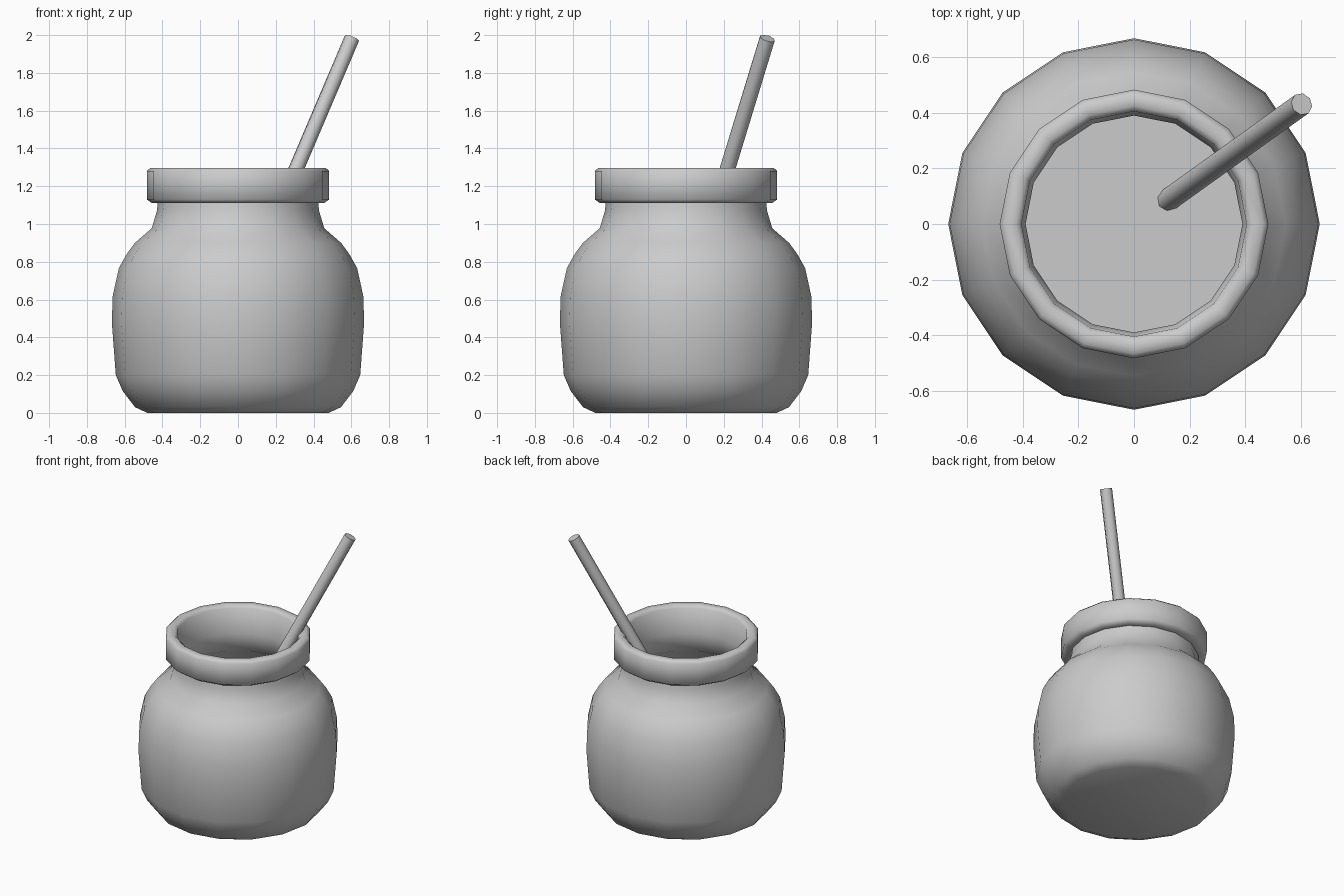
import bpy, bmesh, math
from mathutils import Vector

cube = bpy.data.objects.get("Cube")
if cube:
    bpy.data.objects.remove(cube, do_unlink=True)

SIDES = 16
LIQUID_Z = 0.87

clay = bpy.data.materials.new("plain_grey")
clay.use_nodes = True
clay.diffuse_color = (0.6, 0.6, 0.6, 1)
clay.node_tree.nodes["Principled BSDF"].inputs["Base Color"].default_value = (0.6, 0.6, 0.6, 1)


def finish(name, bm, angle):
    """Turn a bmesh into a smooth-shaded object."""
    bmesh.ops.recalc_face_normals(bm, faces=bm.faces)
    mesh = bpy.data.meshes.new(name)
    bm.to_mesh(mesh)
    bm.free()
    mesh.materials.append(clay)
    obj = bpy.data.objects.new(name, mesh)
    bpy.context.collection.objects.link(obj)
    bpy.ops.object.select_all(action='DESELECT')
    obj.select_set(True)
    bpy.context.view_layer.objects.active = obj
    bpy.ops.object.shade_smooth_by_angle(angle=math.radians(angle))
    return obj


def lathe(name, profile, angle):
    """Spin (radius, height) points around z; zero radius closes an end."""
    bm = bmesh.new()
    verts = [bm.verts.new((r, 0, z)) for r, z in profile]
    edges = [bm.edges.new(pair) for pair in zip(verts, verts[1:])]
    bmesh.ops.spin(bm, geom=verts + edges, cent=(0, 0, 0), axis=(0, 0, 1),
                   angle=math.tau, steps=SIDES, use_duplicate=False)
    bmesh.ops.remove_doubles(bm, verts=bm.verts, dist=0.0005)
    return finish(name, bm, angle)


# Jar: base, belly, neck, banded rim, then down the inside wall
lathe("jar", [
    (0, 0), (0.48, 0), (0.545, 0.03), (0.61, 0.115), (0.647, 0.2),
    (0.668, 0.48), (0.663, 0.62), (0.631, 0.766), (0.59, 0.84),
    (0.546, 0.9), (0.457, 0.977), (0.43, 1.067), (0.425, 1.11),
    (0.455, 1.11), (0.483, 1.13), (0.483, 1.28), (0.465, 1.297),
    (0.425, 1.297), (0.405, 1.28), (0.39, 1.1), (0.39, 1.06),
    (0.42, 0.96), (0.5, 0.9), (0.525, LIQUID_Z - 0.02)], 80)

# Drink surface inside the jar
lathe("drink", [(0, LIQUID_Z), (0.52, LIQUID_Z)], 30)

# Straw leaning over the rim
foot, tip = Vector((0.118, 0.083, 0.845)), Vector((0.603, 0.431, 1.983))
axis = tip - foot
bm = bmesh.new()
bmesh.ops.create_cone(bm, cap_ends=True, segments=8, radius1=0.041,
                      radius2=0.041, depth=axis.length)
straw = finish("straw", bm, 60)
straw.location = (foot + tip) / 2
straw.rotation_euler = axis.to_track_quat('Z', 'Y').to_euler()
